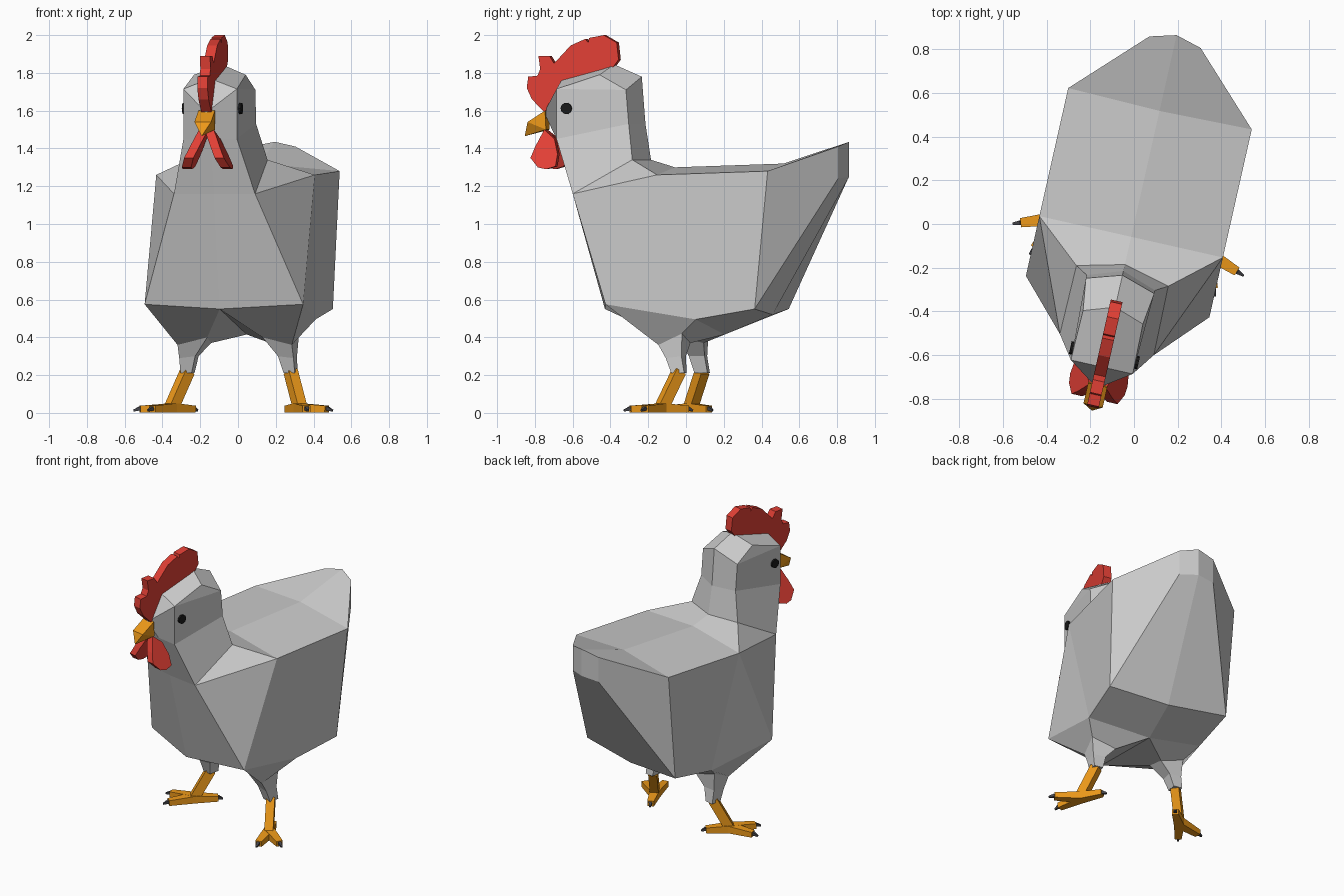
import bpy, bmesh, math
from mathutils import Vector, Matrix

if "Cube" in bpy.data.objects:
    bpy.data.objects.remove(bpy.data.objects["Cube"])

TURN = math.radians(-12.7)      # the bird is turned slightly about z


def material(name, rgb):
    m = bpy.data.materials.new(name)
    m.diffuse_color = (*rgb, 1)
    m.use_nodes = True
    m.node_tree.nodes["Principled BSDF"].inputs["Base Color"].default_value = m.diffuse_color
    return m


RED = material("red", (0.75, 0.05, 0.035))
ORANGE = material("orange", (0.85, 0.32, 0.01))
BLACK = material("black", (0.01, 0.01, 0.01))
DARK = material("dark_grey", (0.06, 0.06, 0.07))


def finish(name, bm, mat=None, mirror=False):
    """Mirror if wanted, fix normals and make a turned object."""
    if mirror:
        bmesh.ops.mirror(bm, geom=bm.verts[:] + bm.edges[:] + bm.faces[:],
                         matrix=Matrix.Identity(4), merge_dist=0.0005, axis='X')
    bmesh.ops.recalc_face_normals(bm, faces=bm.faces[:])
    mesh = bpy.data.meshes.new(name)
    bm.to_mesh(mesh)
    bm.free()
    if mat:
        mesh.materials.append(mat)
    ob = bpy.data.objects.new(name, mesh)
    ob.rotation_euler.z = TURN
    bpy.context.collection.objects.link(ob)
    return ob


def hull(bm, pts):
    vs = [bm.verts.new(p) for p in pts]
    res = bmesh.ops.convex_hull(bm, input=vs)
    bmesh.ops.delete(bm, geom=list({v for v in res["geom_interior"] if isinstance(v, bmesh.types.BMVert)}),
                     context='VERTS')
    bmesh.ops.dissolve_limit(bm, angle_limit=0.02, verts=bm.verts[:], edges=bm.edges[:])


def bar(bm, a, b, wa, wb, ha, hb):
    """Tapered four-sided bar; widths lie level, heights stand across the bar."""
    a, b = Vector(a), Vector(b)
    d = (b - a).normalized()
    side = d.cross(Vector((0, 0, 1))).normalized()
    up = side.cross(d)
    hull(bm, [p + side * w * i / 2 + up * h * j / 2
              for p, w, h in ((a, wa, ha), (b, wb, hb)) for i in (-1, 1) for j in (-1, 1)])


def plate(bm, profile, thick, lean=lambda z: 0.0):
    """Flat (y, z) outline given thickness along x, with optional sideways lean."""
    rows = [[bm.verts.new((lean(z) + s * thick / 2, y, z)) for y, z in profile] for s in (-1, 1)]
    bm.faces.new(rows[0])
    bm.faces.new(rows[1])
    n = len(profile)
    for i in range(n):
        j = (i + 1) % n
        bm.faces.new((rows[0][i], rows[0][j], rows[1][j], rows[1][i]))


# ---- body: half of trunk, neck, head and thigh, lofted from 4-point sections
bm = bmesh.new()
cache = {}


def face(*pts):
    vs = []
    for p in pts:
        v = cache.get(p) or cache.setdefault(p, bm.verts.new(p))
        if v not in vs:
            vs.append(v)
    bm.faces.new(vs)


def loft(sections, closed=False):
    for a, b in zip(sections, sections[1:]):
        for i in range(4 if closed else 3):
            j = (i + 1) % 4
            face(a[i], a[j], b[j], b[i])


tail = [(0, .885, 1.435), (.12, .852, 1.41), (.12, .852, 1.24), (0, .885, 1.25)]
rump = [(0, .53, 1.32), (.43, .54, 1.28), (.41, .465, .55), (0, .47, .52)]
mid = [(0, -.06, 1.30), (.43, -.06, 1.26), (.39, .14, .495), (0, .21, .415)]
neck = [(0, -.19, 1.34), (.215, -.243, 1.34), (.22, -.565, 1.16), (0, -.58, 1.16)]
jaw = [(0, -.22, 1.53), (.16, -.275, 1.53), (.145, -.67, 1.45), (0, -.675, 1.45)]
brow = [(0, -.24, 1.78), (.16, -.29, 1.71), (.145, -.67, 1.715), (0, -.77, 1.59)]
crown = [(0, -.39, 1.845), (.14, -.437, 1.79), (.145, -.67, 1.715), (0, -.67, 1.77)]
breast, keel = (.43, -.34, .575), (0, -.44, .55)

face(*tail)
loft([tail, rump, mid])
loft([neck, jaw, brow, crown])
face(*crown)
face(mid[0], mid[1], neck[1], neck[0])
face(mid[1], mid[2], breast)
face(mid[1], breast, neck[2])
face(mid[1], neck[2], neck[1])
face(neck[2], breast, keel, neck[3])
# thigh grows out of the underside
hip = [breast, keel, mid[3], mid[2]]
knee = [(.31, -.08, .36), (.15, -.075, .40), (.16, .06, .37), (.32, .05, .42)]
shank = [(.31, -.04, .29), (.225, -.035, .30), (.225, .05, .30), (.31, .045, .30)]
ankle = [(.31, -.01, .21), (.25, -.01, .21), (.25, .06, .21), (.31, .06, .21)]
loft([hip, knee, shank, ankle], closed=True)
face(*ankle)
finish("body", bm, mirror=True)

# ---- beak
bm = bmesh.new()
hull(bm, [(s * w, y, z) for s in (-1, 1) for w, y, z in
          ((.045, -.755, 1.6), (.045, -.75, 1.5), (.045, -.85, 1.54))] + [(0, -.875, 1.465)])
finish("beak", bm, ORANGE)

# ---- comb
bm = bmesh.new()
plate(bm, [(-.76, 1.59), (-.83, 1.66), (-.858, 1.72), (-.85, 1.78), (-.80, 1.785), (-.785, 1.82),
           (-.795, 1.89), (-.735, 1.89), (-.71, 1.85), (-.62, 1.945), (-.54, 1.98), (-.525, 1.96),
           (-.52, 1.985), (-.44, 2.0), (-.37, 1.96), (-.36, 1.87), (-.39, 1.83), (-.66, 1.75)], .055)
finish("comb", bm, RED)

# ---- wattles
bm = bmesh.new()
plate(bm, [(-.76, 1.5), (-.80, 1.41), (-.82, 1.35), (-.775, 1.30), (-.73, 1.29), (-.68, 1.305),
           (-.675, 1.37), (-.70, 1.45)], .05, lambda z: .015 + (1.5 - z) * .45)
finish("wattles", bm, RED, mirror=True)

# ---- eyes
bm = bmesh.new()
bmesh.ops.create_cone(bm, cap_ends=True, segments=10, radius1=.03, radius2=.03, depth=.02,
                      matrix=Matrix.Translation((.15, -.615, 1.612)) @ Matrix.Rotation(math.pi / 2, 4, 'Y'))
finish("eyes", bm, BLACK, mirror=True)

# ---- lower legs and feet
bm = bmesh.new()
bar(bm, (.28, .025, .22), (.35, -.055, .025), .055, .055, .06, .06)
finish("lower_legs", bm, ORANGE, mirror=True)

toes, claws = bmesh.new(), bmesh.new()
root = Vector((.345, -.05, .026))
for tip in ((.54, -.12, .012), (.434, -.24, .012), (.24, .09, .012)):
    tip = Vector(tip)
    end = root.lerp(tip, .83)
    end.z = .02
    bar(toes, root, end, .065, .042, .05, .036)
    bar(claws, end + Vector((0, 0, .004)), tip, .022, .010, .022, .010)
finish("toes", toes, ORANGE, mirror=True)
finish("claws", claws, DARK, mirror=True)
